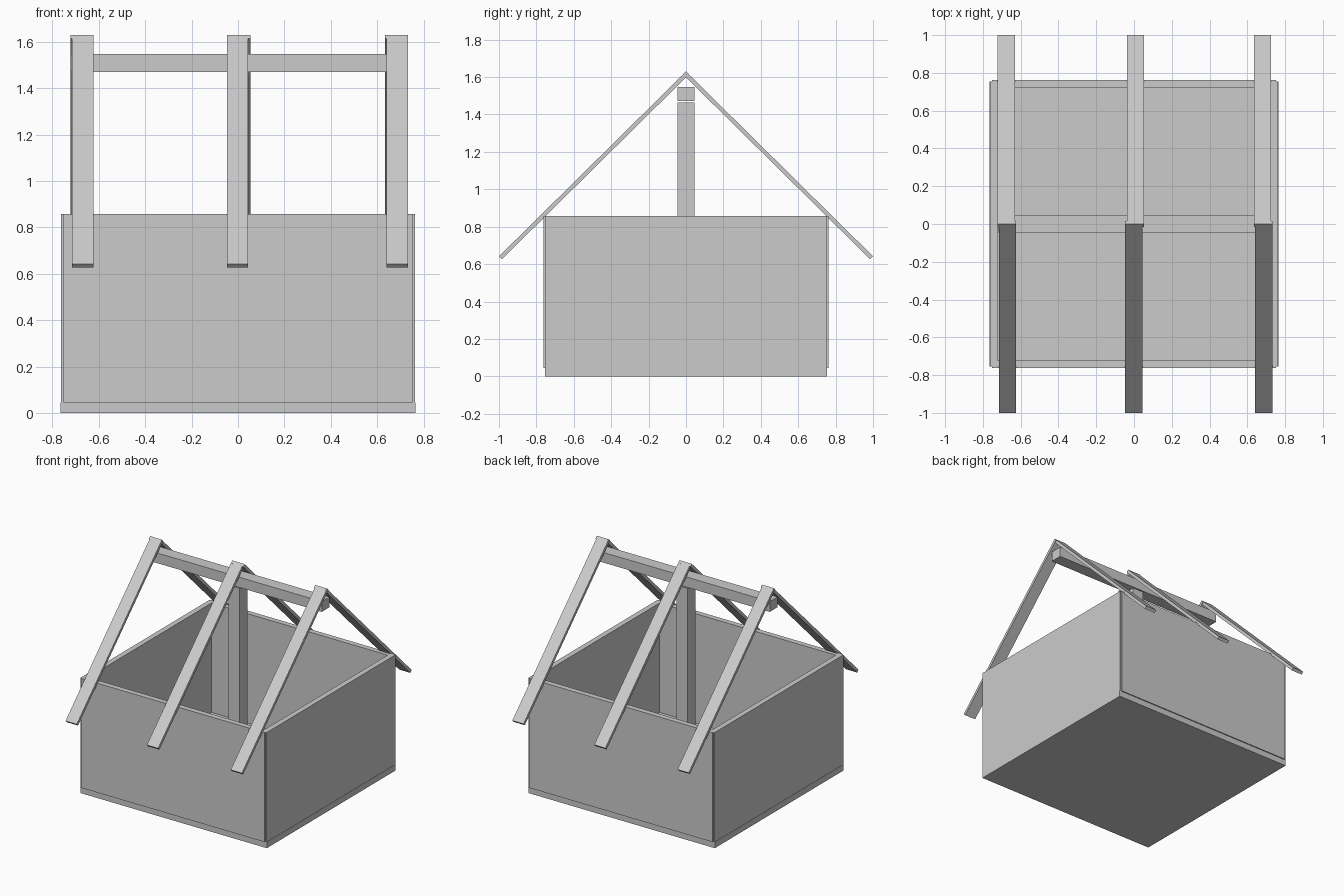
import bpy
import math

if "Cube" in bpy.data.objects:
    bpy.data.objects.remove(bpy.data.objects["Cube"])


def box(name, lo, hi):
    """Axis-aligned box between two corners."""
    centre = [(a + b) / 2 for a, b in zip(lo, hi)]
    bpy.ops.mesh.primitive_cube_add(size=1, location=centre)
    ob = bpy.context.object
    ob.name = name
    ob.scale = [b - a for a, b in zip(lo, hi)]
    return ob


W, T = 0.763, 0.04           # outer half width of the walls, wall thickness
FLOOR, TOP = 0.045, 0.857    # floor top, wall top

# floor slab, slightly narrower front to back
box("floor", (-0.765, -0.755, 0), (0.765, 0.755, FLOOR))

# four walls, each stopping just short of the corner
for s, front, side in ((-1, "front_wall", "left_wall"), (1, "back_wall", "right_wall")):
    a, b = sorted((s * (W - T), s * W))
    box(front, (-0.753, a, FLOOR), (0.753, b, TOP))
    box(side, (a, -0.755, FLOOR), (b, 0.755, TOP))

# centre post and ridge beam
box("centre_post", (-0.046, -0.046, FLOOR), (0.046, 0.046, 1.464))
box("ridge_beam", (-0.72, -0.046, 1.471), (0.72, 0.046, 1.547))

# rafters: thin planks that cross at the ridge
FOOT, HEAD = (-0.992, 0.634), (0.008, 1.622)
dy, dz = HEAD[0] - FOOT[0], HEAD[1] - FOOT[1]
centres = {-1: (-0.67, -0.002, 0.686), 1: (-0.676, 0.008, 0.68)}
for s, xs in centres.items():
    for x, place in zip(xs, ("left", "middle", "right")):
        y, z = (FOOT[0] + HEAD[0]) / 2, (FOOT[1] + HEAD[1]) / 2
        bpy.ops.mesh.primitive_cube_add(size=1, location=(x, -s * y, z),
                                        rotation=(-s * math.atan2(dz, dy), 0, 0))
        ob = bpy.context.object
        ob.name = f"{'front' if s < 0 else 'back'}_rafter_{place}"
        ob.scale = (0.092, math.hypot(dy, dz), 0.022)
